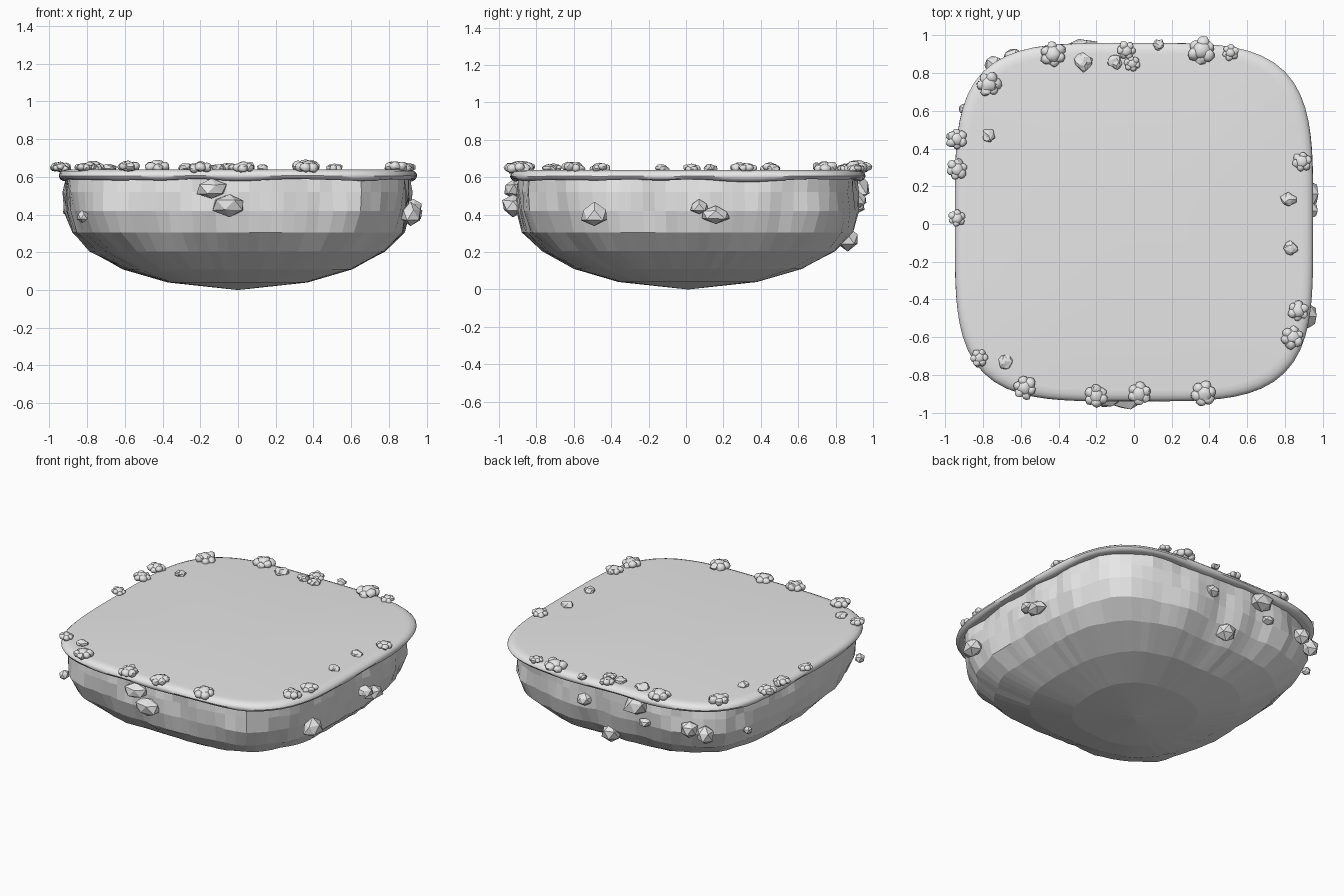
import bpy, bmesh, math, random
from mathutils import Vector, noise

if "Cube" in bpy.data.objects:
    bpy.data.objects.remove(bpy.data.objects["Cube"])

random.seed(4)
stone = bpy.data.materials.new("stone_grey")
stone.diffuse_color = (0.8, 0.8, 0.8, 1)
stone.use_nodes = True
stone.node_tree.nodes["Principled BSDF"].inputs["Base Color"].default_value = stone.diffuse_color
SEG = 96


def finish(name, bm, smooth=None):
    bmesh.ops.recalc_face_normals(bm, faces=bm.faces)
    mesh = bpy.data.meshes.new(name)
    bm.to_mesh(mesh)
    bm.free()
    mesh.materials.append(stone)
    ob = bpy.data.objects.new(name, mesh)
    bpy.context.collection.objects.link(ob)
    if smooth:
        bpy.ops.object.select_all(action='DESELECT')
        ob.select_set(True)
        bpy.context.view_layer.objects.active = ob
        bpy.ops.object.shade_smooth_by_angle(angle=math.radians(smooth))
    return ob


def outline(a, r, n):
    """Point on a rounded square of half width r."""
    c, s = math.cos(a), math.sin(a)
    k = r / (abs(c) ** n + abs(s) ** n) ** (1 / n)
    return Vector((k * c, k * s + 0.01, 0))


def loft(bm, rings, top, bottom):
    """Skin stacked rings and close both ends with a centre point."""
    rows = [[bm.verts.new(p) for p in ring] for ring in rings]
    for lo, hi in zip(rows, rows[1:]):
        for i in range(SEG):
            j = (i + 1) % SEG
            bm.faces.new((lo[i], lo[j], hi[j], hi[i]))
    for row, z in ((rows[0], top), (rows[-1], bottom)):
        v = bm.verts.new((0, 0.01, z))
        for i in range(SEG):
            bm.faces.new((row[i], row[(i + 1) % SEG], v))


angles = [2 * math.pi * i / SEG for i in range(SEG)]

# Faceted rocky underside, rounder towards its tip
rings = []
for r, z, n in ((0.90, 0.61, 4), (0.905, 0.52, 4), (0.905, 0.42, 3.9), (0.87, 0.305, 3.6),
                (0.78, 0.205, 3.2), (0.605, 0.11, 2.8), (0.37, 0.04, 2.5)):
    ring = []
    for a in angles:
        p = outline(a, r, n)
        bump = 0.035 * noise.noise(Vector((p.x * 5, p.y * 5, z * 4)))
        bump += random.uniform(-0.009, 0.009)
        ring.append(p * (1 + bump * r) + Vector((0, 0, z)))
    rings.append(ring)
bm = bmesh.new()
loft(bm, rings, 0.61, 0.0)
finish("rock_underside", bm)

# Flat ground slab with a rounded lip and gently wavy lower edge
rings = []
for r, z, wave in ((0.89, 0.64, 0), (0.915, 0.638, 0), (0.935, 0.63, 0), (0.947, 0.618, 0),
                   (0.95, 0.605, 0.4), (0.943, 0.592, 0.8), (0.925, 0.584, 1), (0.88, 0.59, 1)):
    ring = []
    for a in angles:
        p = outline(a, r, 4)
        drip = wave * 0.014 * noise.noise(Vector((p.x * 4, p.y * 4, 2)))
        ring.append(p + Vector((0, 0, z + drip)))
    rings.append(ring)
bm = bmesh.new()
loft(bm, rings, 0.64, 0.60)
finish("ground_slab", bm, 40)


def add_stone(bm, loc, size, detail, rough):
    """One irregular stone."""
    seed = Vector([random.uniform(0, 50) for _ in range(3)])
    for v in bmesh.ops.create_icosphere(bm, subdivisions=detail, radius=1)["verts"]:
        d = v.co.normalized()
        k = 1 + rough * noise.noise(d * 1.3 + seed)
        v.co = Vector(loc) + Vector([d[i] * k * size[i] for i in range(3)])


# Clumps of rounded pebbles along the rim: x, y, radius
clumps = ((-.43, .90, .068), (-.77, .74, .065), (.36, .92, .073), (.51, .91, .043),
          (-.04, .92, .048), (-.01, .85, .042), (-.94, .45, .055), (-.94, .29, .055),
          (-.94, .03, .045), (.89, .33, .052), (.87, -.46, .055), (.84, -.60, .06),
          (.37, -.90, .065), (.03, -.90, .06), (-.20, -.91, .06), (-.58, -.87, .062),
          (-.82, -.71, .046))
bm = bmesh.new()
for x, y, r in clumps:
    add_stone(bm, (x, y, 0.64 + r * .22), (r * .68, r * .68, r * .5), 2, .25)
    turn = random.uniform(0, 6)
    for k in range(6):
        a = turn + k * math.pi / 3
        s = r * random.uniform(.38, .5)
        add_stone(bm, (x + math.cos(a) * r * .6, y + math.sin(a) * r * .6,
                       0.64 + r * random.uniform(.05, .3)), (s, s, s * .85), 2, .25)
finish("pebble_clumps", bm, 40)

# Single low stones on the ground
bm = bmesh.new()
for x, y, r in ((-.27, .86, .045), (-.10, .86, .038), (-.77, .47, .034), (.82, .13, .038),
                (.83, -.13, .037), (-.68, -.73, .038), (.13, .95, .03)):
    add_stone(bm, (x, y, 0.645), (r, r, r * .65), 2, .5)
finish("loose_stones", bm)

# Boulders stuck in the side walls: x, y, z and the three half sizes
bm = bmesh.new()
for x, y, z, a, b, c in (
        (-.14, -.92, .535, .085, .06, .055), (-.045, -.925, .45, .095, .065, .06),
        (.915, -.49, .40, .06, .075, .06), (.93, .07, .44, .05, .055, .04),
        (.93, .16, .40, .05, .085, .045), (-.27, .925, .545, .085, .065, .07),
        (-.03, .865, .27, .07, .065, .06), (.13, .925, .48, .05, .05, .04),
        (-.33, .92, .44, .045, .04, .03), (-.64, .88, .46, .065, .06, .06),
        (-.735, .84, .43, .06, .06, .06), (-.90, .61, .42, .03, .03, .025),
        (-.825, -.73, .39, .035, .04, .033)):
    add_stone(bm, (x, y, z), (a, b, c), 1, .3)
finish("wall_boulders", bm)
